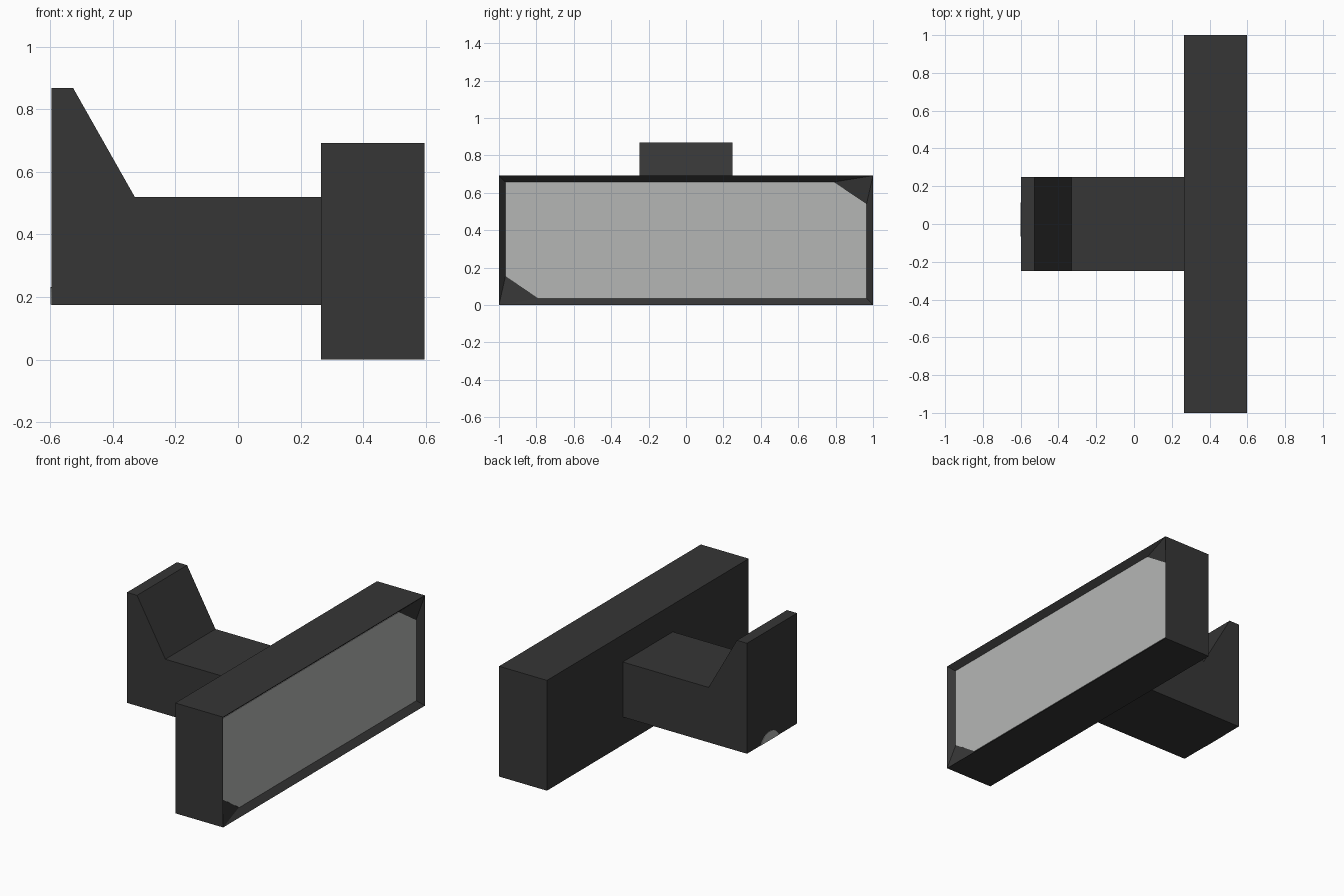
import bpy, bmesh, math

if "Cube" in bpy.data.objects:
    bpy.data.objects.remove(bpy.data.objects["Cube"])


def material(name, rgb):
    m = bpy.data.materials.new(name)
    m.diffuse_color = (*rgb, 1)
    m.use_nodes = True
    m.node_tree.nodes["Principled BSDF"].inputs["Base Color"].default_value = m.diffuse_color
    return m


DARK = material("charcoal", (0.037, 0.037, 0.037))
LIGHT = material("pale grey", (0.46, 0.47, 0.46))


def finish(bm, name, mat):
    bmesh.ops.recalc_face_normals(bm, faces=bm.faces[:])
    me = bpy.data.meshes.new(name)
    bm.to_mesh(me)
    bm.free()
    me.materials.append(mat)
    ob = bpy.data.objects.new(name, me)
    bpy.context.collection.objects.link(ob)
    return ob


def prism(name, start, end, mat):
    """Solid between two matching outlines."""
    bm = bmesh.new()
    a = [bm.verts.new(p) for p in start]
    b = [bm.verts.new(p) for p in end]
    n = len(a)
    bm.faces.new(a)
    bm.faces.new(b[::-1])
    for i in range(n):
        bm.faces.new((a[i], b[i], b[(i + 1) % n], a[(i + 1) % n]))
    return finish(bm, name, mat)


X_BACK, X_FRONT, X_LENS = 0.265, 0.597, 0.56
TOP = 0.692

# Recess outline: rectangle with two opposite corners cut
recess = [(-0.79, 0.036), (0.965, 0.036), (0.965, 0.54),
          (0.79, 0.658), (-0.965, 0.658), (-0.965, 0.155)]

# Housing: box whose front slopes inward to the recess floor
bm = bmesh.new()
corners = [(-1, 0), (1, 0), (1, TOP), (-1, TOP)]
back = [bm.verts.new((X_BACK, y, z)) for y, z in corners]
rim = [bm.verts.new((X_FRONT, y, z)) for y, z in corners]
h = [bm.verts.new((X_LENS, y, z)) for y, z in recess]
bm.faces.new(back)
for i in range(4):
    j = (i + 1) % 4
    bm.faces.new((back[i], back[j], rim[j], rim[i]))
for f in ((rim[0], rim[1], h[1], h[0]), (rim[1], rim[2], h[2], h[1]),
          (rim[2], h[3], h[2]), (rim[2], rim[3], h[4], h[3]),
          (rim[3], rim[0], h[5], h[4]), (rim[0], h[0], h[5]), h):
    bm.faces.new(f)
finish(bm, "housing", DARK)

# Lens panel lying on the recess floor
prism("lens_panel", [(X_LENS - 0.002, y, z) for y, z in recess],
      [(X_LENS + 0.003, y, z) for y, z in recess], LIGHT)

# Mounting arm with upright hook at its end
profile = [(-0.597, 0.175), (X_BACK, 0.175), (X_BACK, 0.52),
           (-0.33, 0.52), (-0.527, 0.868), (-0.597, 0.868)]
prism("mounting_arm", [(x, -0.248, z) for x, z in profile],
      [(x, 0.248, z) for x, z in profile], DARK)

# Small rounded inlay at the bottom of the arm's end face
arc = []
for i in range(13):
    a = math.radians(26 + 128 * i / 12)
    arc.append((0.025 + 0.1 * math.cos(a), 0.132 + 0.1 * math.sin(a)))
prism("end_inlay", [(-0.595, y, z) for y, z in arc],
      [(-0.6, y, z) for y, z in arc], LIGHT)
